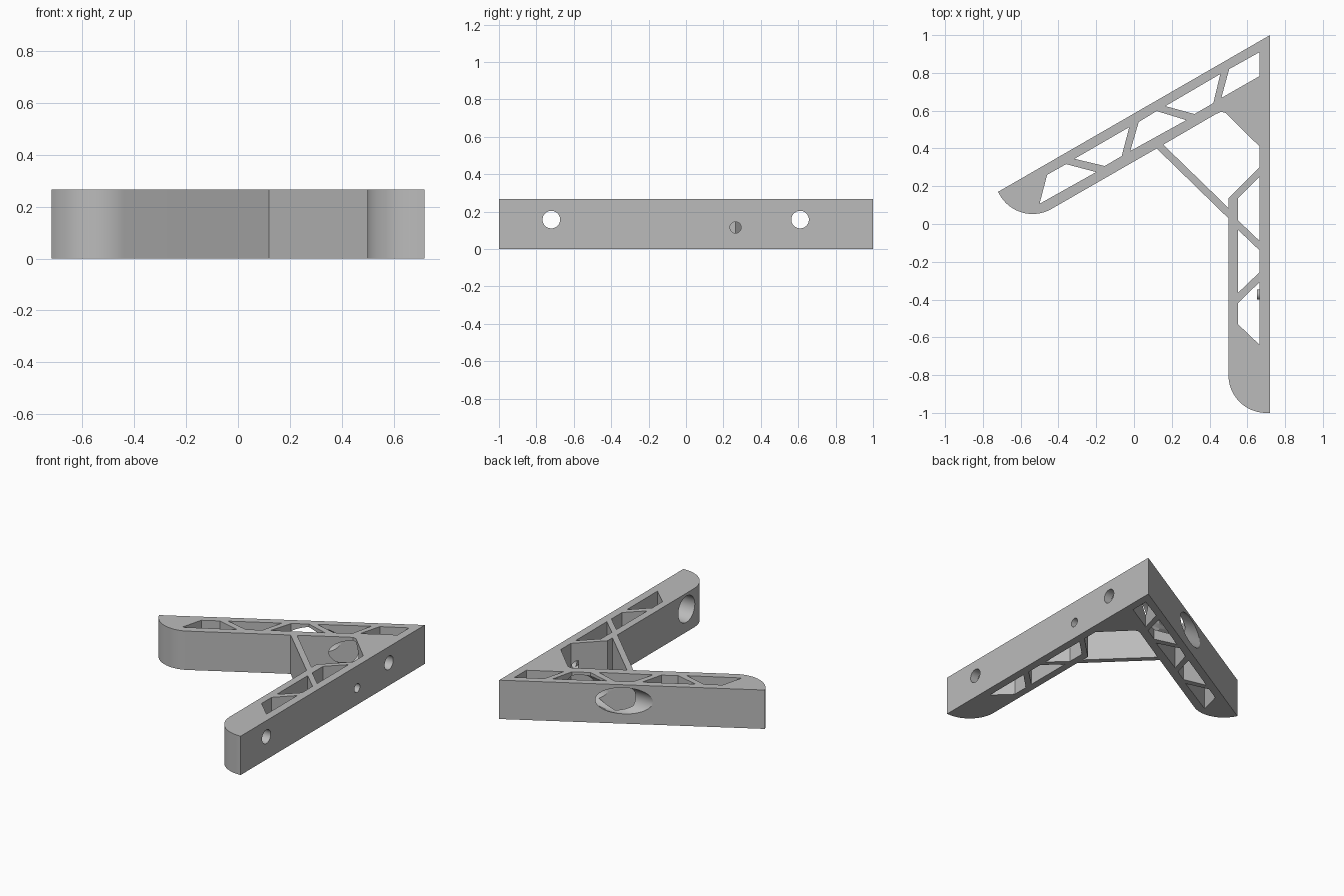
import bpy, bmesh, math
from mathutils import Matrix

if "Cube" in bpy.data.objects:
    bpy.data.objects.remove(bpy.data.objects["Cube"], do_unlink=True)

HEIGHT = 0.267
BORE_Z = 0.157

grey = bpy.data.materials.new("plain grey")
grey.use_nodes = True
colour = (0.5, 0.5, 0.5, 1)
grey.diffuse_color = colour
grey.node_tree.nodes["Principled BSDF"].inputs["Base Color"].default_value = colour


def to_object(name, bm):
    bmesh.ops.recalc_face_normals(bm, faces=bm.faces)
    mesh = bpy.data.meshes.new(name)
    bm.to_mesh(mesh)
    bm.free()
    mesh.materials.append(grey)
    obj = bpy.data.objects.new(name, mesh)
    bpy.context.scene.collection.objects.link(obj)
    return obj


def prism(bm, points, low, high):
    """Extrude a flat outline upwards."""
    face = bm.faces.new([bm.verts.new((x, y, low)) for x, y in points])
    grown = bmesh.ops.extrude_face_region(bm, geom=[face])["geom"]
    tops = [v for v in grown if isinstance(v, bmesh.types.BMVert)]
    bmesh.ops.translate(bm, verts=tops, vec=(0, 0, high - low))


def rod(name, x0, x1, y, z, radius):
    """Cylinder lying along x."""
    bm = bmesh.new()
    place = Matrix.Translation(((x0 + x1) / 2, y, z)) @ Matrix.Rotation(math.pi / 2, 4, "Y")
    bmesh.ops.create_cone(bm, cap_ends=True, segments=48, radius1=radius,
                          radius2=radius, depth=x1 - x0, matrix=place)
    return to_object(name, bm)


def arc(cx, cy, radius, start, end, steps=20):
    angles = [math.radians(start + (end - start) * i / steps) for i in range(steps + 1)]
    return [(cx + radius * math.cos(a), cy + radius * math.sin(a)) for a in angles]


def cut(target, cutter):
    cutter.hide_render = True
    mod = target.modifiers.new("cut", "BOOLEAN")
    mod.operation = "DIFFERENCE"
    mod.solver = "EXACT"
    mod.object = cutter
    bpy.context.view_layer.objects.active = target
    bpy.ops.object.modifier_apply(modifier=mod.name)
    bpy.data.objects.remove(cutter, do_unlink=True)


# Bracket body: two arms with rounded ends, joined by a diagonal brace
outline = [(0.72, 1.0), (-0.72, 0.17)]
outline += arc(-0.537, 0.253, 0.2, 210, 300)
outline += [(0.12, 0.40), (0.5, 0.03)]
outline += arc(0.7, -0.8, 0.2, 180, 270)
outline += [(0.72, -1.0)]
bm = bmesh.new()
prism(bm, outline, 0, HEIGHT)
bracket = to_object("angled_bracket", bm)

# Truss openings
openings = [
    # inner corner
    [(0.155, 0.42), (0.43, 0.58), (0.46, 0.594), (0.485, 0.588), (0.665, 0.41),
     (0.665, 0.30), (0.5, 0.137), (0.5, 0.085)],
    # sloping arm
    [(-0.46, 0.26), (-0.36, 0.317), (-0.20, 0.275), (-0.5, 0.107)],
    [(-0.315, 0.345), (-0.025, 0.513), (-0.065, 0.36), (-0.155, 0.307)],
    [(0.025, 0.54), (0.12, 0.598), (0.277, 0.55), (-0.02, 0.386)],
    [(0.166, 0.624), (0.457, 0.794), (0.42, 0.64), (0.32, 0.582)],
    [(0.504, 0.82), (0.665, 0.91), (0.665, 0.783), (0.462, 0.667)],
    # straight arm
    [(0.665, 0.25), (0.55, 0.137), (0.55, 0.02), (0.665, -0.09)],
    [(0.55, -0.03), (0.665, -0.14), (0.665, -0.255), (0.55, -0.365)],
    [(0.665, -0.307), (0.55, -0.42), (0.55, -0.53), (0.665, -0.64)],
]
bm = bmesh.new()
for points in openings:
    prism(bm, points, -0.1, HEIGHT + 0.1)
cut(bracket, to_object("opening_cutter", bm))

# Screw holes with wide access bores from the inner side
for y, start in ((-0.72, 0.3), (0.61, -0.4)):
    cut(bracket, rod("access_cutter", start, 0.66, y, BORE_Z, 0.09))
    cut(bracket, rod("screw_cutter", 0.6, 0.8, y, BORE_Z, 0.047))

# Small blind hole in the straight arm
cut(bracket, rod("small_hole_cutter", 0.63, 0.8, 0.265, 0.115, 0.03))

# Little stud inside the last opening
stud = rod("small_stud", 0.65, 0.69, -0.373, 0.115, 0.027)

for obj in (bracket, stud):
    bpy.ops.object.select_all(action="DESELECT")
    obj.select_set(True)
    bpy.context.view_layer.objects.active = obj
    bpy.ops.object.shade_smooth_by_angle(angle=math.radians(30))
